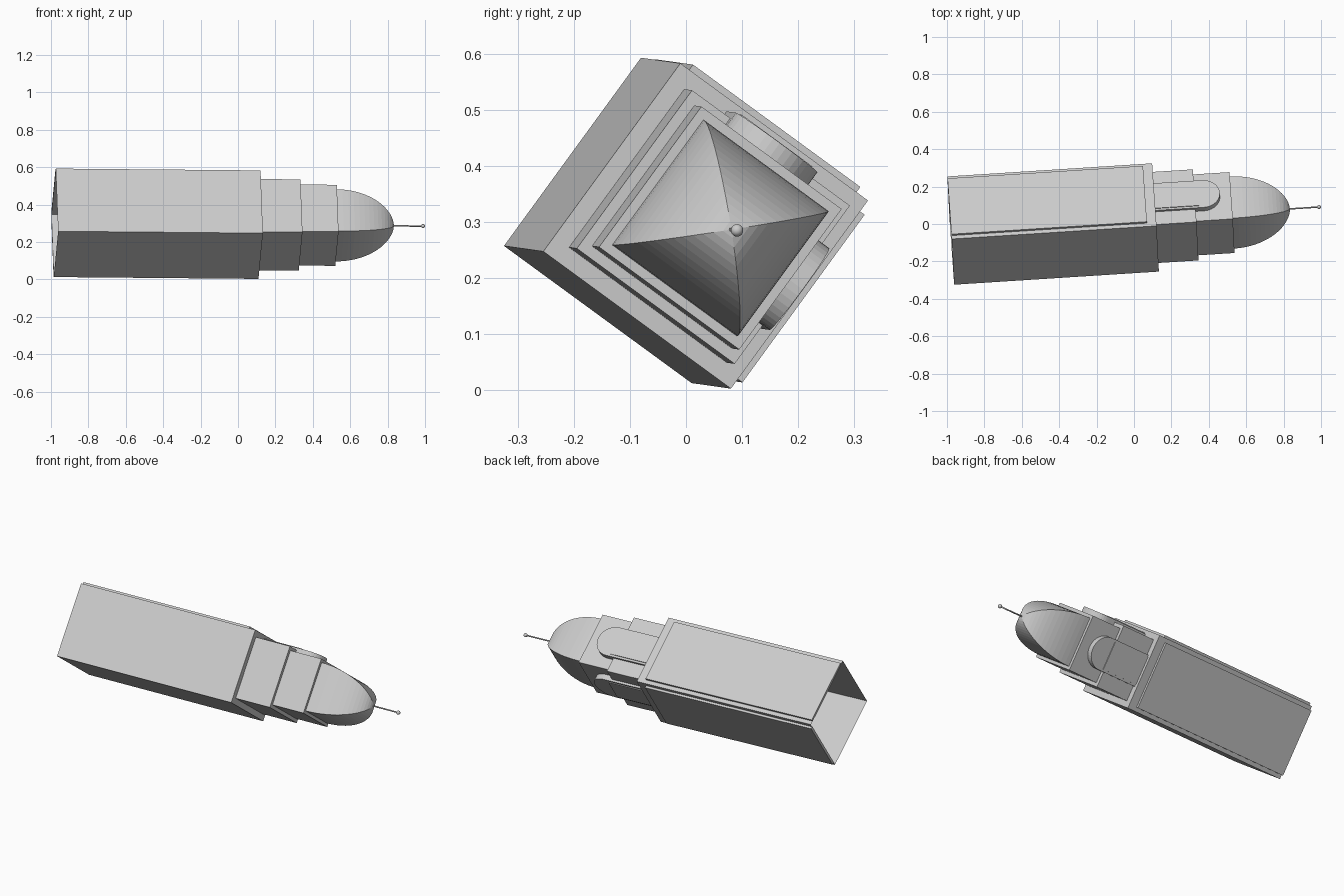
import bpy, bmesh, math
from mathutils import Matrix, Vector

old = bpy.data.objects.get("Cube")
if old:
    bpy.data.objects.remove(old, do_unlink=True)

stone = bpy.data.materials.new("light grey stone")
stone.use_nodes = True
GREY = (0.6, 0.6, 0.6, 1)
stone.diffuse_color = GREY
stone.node_tree.nodes["Principled BSDF"].inputs["Base Color"].default_value = GREY

# Tower frame: local x runs up the tower, y and z point out of the decorated sides
axis = Vector((1, 0.064, -0.009)).normalized()
side_z = Vector((0, 0.59, 0.807))
side_z = (side_z - axis * side_z.dot(axis)).normalized()
side_y = side_z.cross(axis)
FRAME = Matrix((axis, side_y, side_z)).transposed().to_4x4()
FRAME.translation = (0.115, 0.035, 0.293)
TURN = Matrix.Rotation(math.radians(-90), 4, 'X')   # z side onto y side
SIDES = {"upper": Matrix.Identity(4), "lower": TURN}


def finish(name, bm, local=Matrix.Identity(4), smooth=False):
    bmesh.ops.recalc_face_normals(bm, faces=bm.faces)
    bm.transform(FRAME @ local)
    mesh = bpy.data.meshes.new(name)
    bm.to_mesh(mesh)
    bm.free()
    mesh.materials.append(stone)
    ob = bpy.data.objects.new(name, mesh)
    bpy.context.collection.objects.link(ob)
    for p in mesh.polygons:
        p.use_smooth = smooth
    return ob


def square_loft(name, sections, cap_end=True):
    """Square rings of (position, half width), open at the start."""
    bm = bmesh.new()
    rings = [[bm.verts.new((u, h * a, h * b)) for a, b in
              ((-1, -1), (1, -1), (1, 1), (-1, 1))] for u, h in sections]
    for r, s in zip(rings, rings[1:]):
        for i in range(4):
            j = (i + 1) % 4
            bm.faces.new((r[i], r[j], s[j], s[i]))
    if cap_end:
        bm.faces.new(rings[-1])
    return finish(name, bm)


def plate(name, outline, low, high, local):
    """Flat outline in (x, y) raised from low to high."""
    bm = bmesh.new()
    face = bm.faces.new([bm.verts.new((x, y, low)) for x, y in outline])
    new = bmesh.ops.extrude_face_region(bm, geom=[face])["geom"]
    bmesh.ops.translate(bm, vec=(0, 0, high - low),
                        verts=[v for v in new if isinstance(v, bmesh.types.BMVert)])
    return finish(name, bm, local)


def rect(x0, x1, half):
    return [(x0, -half), (x1, -half), (x1, half), (x0, half)]


# Hollow shaft and the two stepped tiers
BASE, HALF = -1.097, 0.2075
square_loft("shaft", [(BASE, HALF), (0, HALF)])
square_loft("lower_tier", [(0, 0.1745), (0.215, 0.1745)])
square_loft("upper_tier", [(0.215, 0.155), (0.41, 0.155)])

# Four-sided curved dome
steps = 16
dome = [(0.41 + 0.31 * t, max(0.138 * (1 - t * t) ** 0.55, 0.001))
        for t in (math.sin(math.pi / 2 * i / steps) for i in range(steps + 1))]
square_loft("dome", dome)

# Raised panels, round-headed surrounds and their inner panels on two sides
R, SPRING = 0.09, 0.26
arch = [(0, -R)] + [(SPRING + R * math.cos(a), R * math.sin(a)) for a in
                    (math.pi * (i / 20 - 0.5) for i in range(21))] + [(0, R)]
for side, turn in SIDES.items():
    plate(side + "_shaft_panel", rect(BASE, -0.05, 0.185), HALF - 0.002, HALF + 0.013, turn)
    plate(side + "_arch", arch, 0.15, 0.187, turn)
    plate(side + "_arch_panel", rect(0, 0.235, 0.078), 0.18, 0.191, turn)

# Spire rod and ball finial
bm = bmesh.new()
bmesh.ops.create_cone(bm, cap_ends=True, segments=12, radius1=0.004, radius2=0.004, depth=0.18)
finish("spire", bm, Matrix.Translation((0.79, 0, 0)) @ Matrix.Rotation(math.pi / 2, 4, 'Y'), True)
bm = bmesh.new()
bmesh.ops.create_uvsphere(bm, u_segments=16, v_segments=10, radius=0.011)
finish("finial_ball", bm, Matrix.Translation((0.876, 0, 0)), True)
